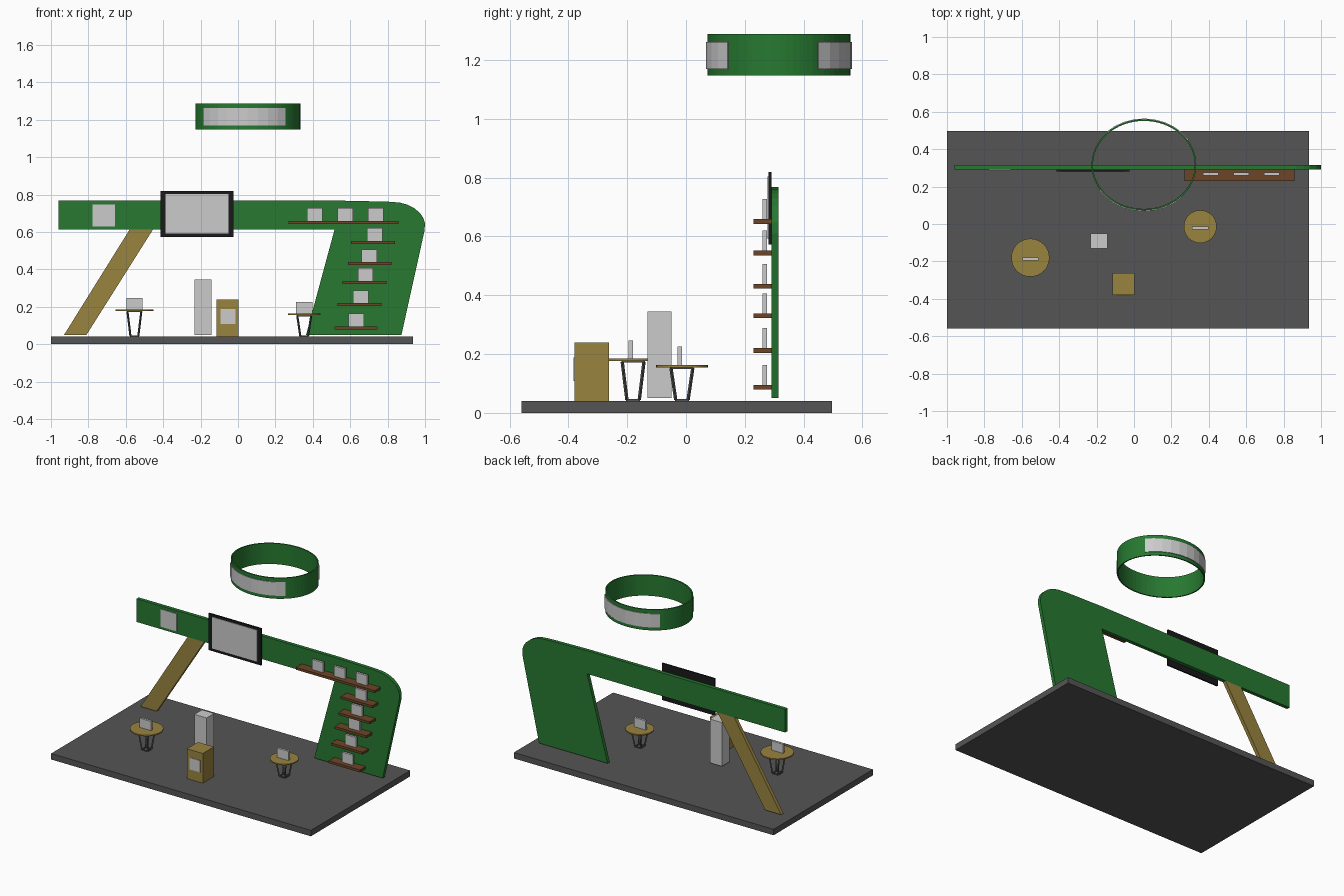
import bpy, bmesh, math
from mathutils import Vector

if "Cube" in bpy.data.objects:
    bpy.data.objects.remove(bpy.data.objects["Cube"])


def material(name, r, g, b):
    m = bpy.data.materials.new(name)
    m.diffuse_color = (r, g, b, 1)
    m.use_nodes = True
    m.node_tree.nodes["Principled BSDF"].inputs["Base Color"].default_value = m.diffuse_color
    return m


GREEN = material("green", 0.02, 0.19, 0.03)
GOLD = material("gold", 0.32, 0.23, 0.05)
BROWN = material("brown", 0.15, 0.06, 0.02)
DARK = material("dark_grey", 0.09, 0.09, 0.09)
BLACK = material("black", 0.01, 0.01, 0.01)


def finish(name, bm, mat=None):
    bmesh.ops.recalc_face_normals(bm, faces=bm.faces)
    me = bpy.data.meshes.new(name)
    bm.to_mesh(me)
    bm.free()
    ob = bpy.data.objects.new(name, me)
    bpy.context.collection.objects.link(ob)
    if mat:
        me.materials.append(mat)
    return ob


def box(name, x, y, z, mat=None):
    bm = bmesh.new()
    bmesh.ops.create_cube(bm, size=1)
    for v in bm.verts:
        v.co = [(a + b) / 2 + c * (b - a) for (a, b), c in zip((x, y, z), v.co)]
    return finish(name, bm, mat)


def slab(name, profile, y0, y1, mat):
    # front profile in x, z pushed back in y
    bm = bmesh.new()
    face = bm.faces.new([bm.verts.new((x, y0, z)) for x, z in profile])
    ext = bmesh.ops.extrude_face_region(bm, geom=[face], use_keep_orig=True)
    for v in ext["geom"]:
        if isinstance(v, bmesh.types.BMVert):
            v.co.y = y1
    return finish(name, bm, mat)


def band(name, a0, a1, n, grow, thick, z0, z1, mat=None):
    # elliptical band between two angles
    bm = bmesh.new()
    closed = a1 - a0 >= 360
    rows = []
    for i in range(n if closed else n + 1):
        a = math.radians(a0 + (a1 - a0) * i / n)
        row = []
        for off, z in ((grow, z0), (grow, z1), (grow - thick, z1), (grow - thick, z0)):
            row.append(bm.verts.new((0.053 + (0.28 + off) * math.cos(a),
                                     0.316 + (0.243 + off) * math.sin(a), z)))
        rows.append(row)
    for i in range(n):
        p, q = rows[i], rows[(i + 1) % len(rows)]
        for k in range(4):
            bm.faces.new((p[k], q[k], q[(k + 1) % 4], p[(k + 1) % 4]))
    if not closed:
        bm.faces.new(rows[0])
        bm.faces.new(rows[-1])
    return finish(name, bm, mat)


def bar(bm, a, b, w=0.004):
    # square bar between two points
    a, b = Vector(a), Vector(b)
    d = b - a
    new = bmesh.ops.create_cube(bm, size=1)["verts"]
    rot = d.to_track_quat('Z', 'Y')
    for v in new:
        v.co = (a + b) / 2 + rot @ Vector((v.co.x * 2 * w, v.co.y * 2 * w, v.co.z * d.length))


def table(name, x, y, r, z0, z1):
    bm = bmesh.new()
    bmesh.ops.create_cone(bm, cap_ends=True, segments=32, radius1=r, radius2=r, depth=z1 - z0)
    bmesh.ops.translate(bm, verts=bm.verts, vec=(x, y, (z0 + z1) / 2))
    finish(name + "_top", bm, GOLD)
    # tapered wire base
    bm = bmesh.new()
    corners = ((-1, -1), (1, -1), (1, 1), (-1, 1))
    top = [(x + 0.037 * i, y + 0.037 * j, z0 - 0.003) for i, j in corners]
    low = [(x + 0.021 * i, y + 0.021 * j, 0.044) for i, j in corners]
    for k in range(4):
        bar(bm, top[k], low[k])
        bar(bm, top[k], top[k - 1], 0.003)
        bar(bm, low[k], low[k - 1], 0.003)
    finish(name + "_base", bm, DARK)
    # display card
    box(name + "_card", (x - 0.043, x + 0.043), (y - 0.015, y), (z1, z1 + 0.062))


# floor
box("floor", (-1, 0.935), (-0.56, 0.496), (0, 0.04), DARK)

# back arch with rounded corner, and slanted strut
slab("arch_wall", [(-0.96, 0.612), (-0.96, 0.768), (0.52, 0.768), (0.80, 0.762), (0.865, 0.757),
                   (0.905, 0.746), (0.94, 0.729), (0.972, 0.702), (0.99, 0.676), (0.999, 0.648),
                   (0.998, 0.61), (0.874, 0.05), (0.364, 0.05), (0.516, 0.612)], 0.291, 0.315, GREEN)
slab("slanted_strut", [(-0.93, 0.05), (-0.81, 0.05), (-0.455, 0.612), (-0.58, 0.612)],
     0.291, 0.315, GOLD)

# screen and wall panel
box("screen_frame", (-0.415, -0.025), (0.281, 0.291), (0.572, 0.82), BLACK)
box("screen_panel", (-0.388, -0.052), (0.277, 0.281), (0.592, 0.804))
box("wall_panel", (-0.778, -0.658), (0.287, 0.291), (0.63, 0.748))

# shelves with display cards: x range, top height, card positions
shelves = [(0.27, 0.858, 0.659, (0.41, 0.573, 0.737)), (0.605, 0.84, 0.552, (0.732,)),
           (0.587, 0.82, 0.439, (0.702,)), (0.56, 0.795, 0.338, (0.682,)),
           (0.533, 0.768, 0.22, (0.656,)), (0.515, 0.747, 0.095, (0.632,))]
for i, (x0, x1, z, cards) in enumerate(shelves):
    box(f"shelf_{i}", (x0, x1), (0.229, 0.291), (z - 0.016, z), BROWN)
    for j, cx in enumerate(cards):
        box(f"shelf_card_{i}_{j}", (cx - 0.041, cx + 0.041), (0.26, 0.275), (z, z + 0.068))

# hanging ring with two curved panels
band("hanging_ring", 0, 360, 64, 0, 0.008, 1.148, 1.288, GREEN)
band("ring_panel_back", 33, 135, 9, 0.005, 0.006, 1.17, 1.262)
band("ring_panel_front", 213, 315, 9, 0.005, 0.006, 1.17, 1.262)

# tables
table("left_table", -0.554, -0.18, 0.102, 0.177, 0.185)
table("right_table", 0.354, -0.014, 0.088, 0.155, 0.163)

# free-standing pillar and counter
box("pillar", (-0.233, -0.142), (-0.131, -0.05), (0.05, 0.345))
box("counter", (-0.115, 0.004), (-0.38, -0.262), (0.04, 0.24), GOLD)
box("counter_panel", (-0.094, -0.014), (-0.383, -0.38), (0.108, 0.188))
